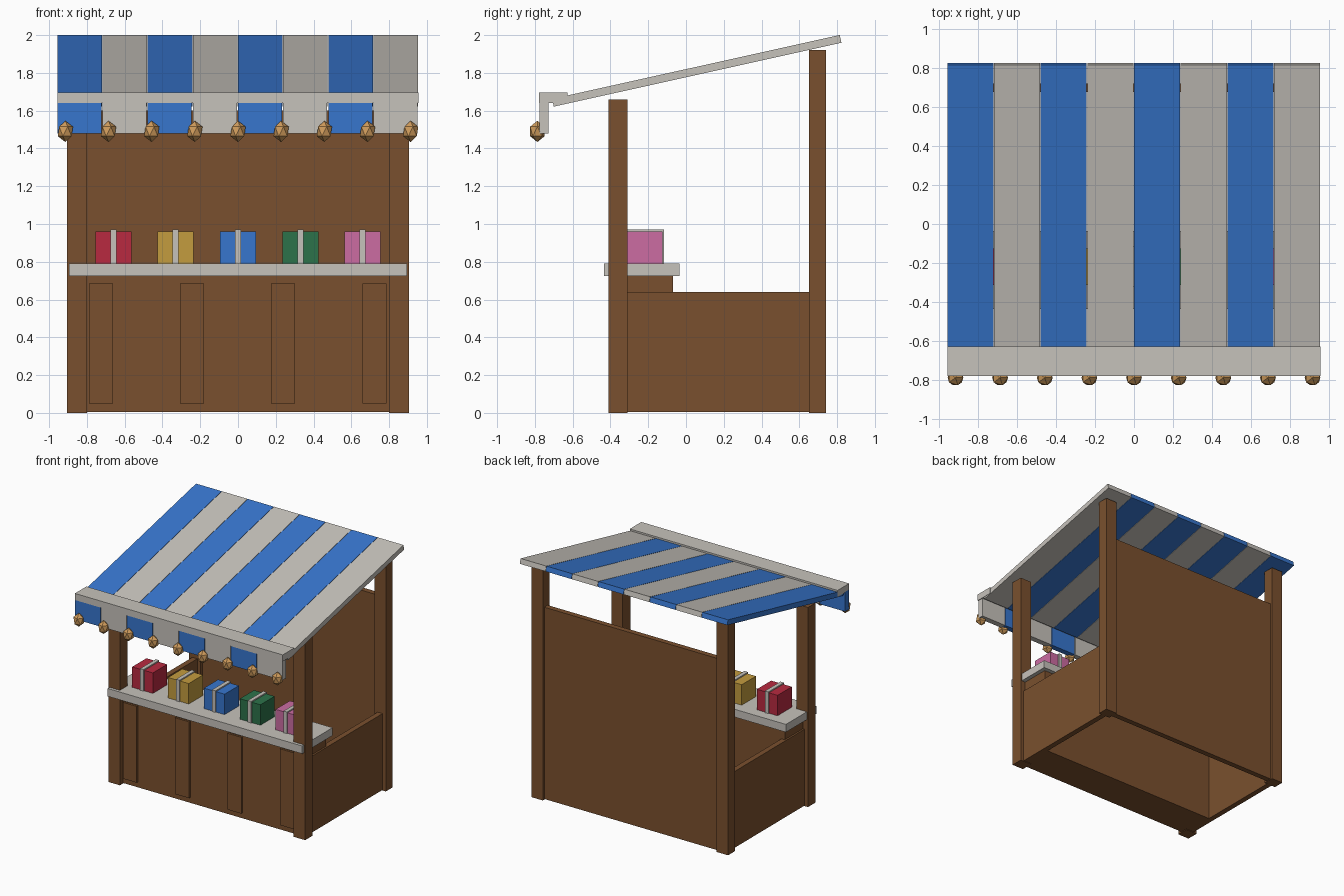
import bpy
import math

cube = bpy.data.objects.get("Cube")
if cube:
    bpy.data.objects.remove(cube, do_unlink=True)


def material(name, *rgb):
    """Flat material from 8-bit display colour, stored as linear."""
    linear = [((c / 255 + 0.055) / 1.055) ** 2.4 for c in rgb] + [1.0]
    mat = bpy.data.materials.new(name)
    mat.use_nodes = True
    mat.diffuse_color = linear
    bsdf = mat.node_tree.nodes["Principled BSDF"]
    bsdf.inputs["Base Color"].default_value = linear
    bsdf.inputs["Roughness"].default_value = 0.9
    return mat


wood = material("brown wood", 122, 80, 46)
cream = material("pale grey", 198, 194, 187)
blue = material("awning blue", 55, 118, 206)
red = material("gift red", 184, 42, 64)
yellow = material("gift yellow", 196, 156, 62)
green = material("gift green", 44, 114, 74)
pink = material("gift pink", 204, 108, 162)
gold = material("bauble gold", 208, 156, 92)


def box(name, x, y, z, mat):
    """Box from (min, max) ranges on each axis."""
    ranges = (x, y, z)
    bpy.ops.mesh.primitive_cube_add(size=1, location=[(a + b) / 2 for a, b in ranges])
    ob = bpy.context.object
    ob.name = name
    ob.scale = [b - a for a, b in ranges]
    ob.data.materials.append(mat)
    return ob


# Posts and side panels, mirrored left and right
for side, s in (("left", 1), ("right", -1)):
    def span(a, b):
        return sorted((s * a, s * b))
    box(f"front_post_{side}", span(0.80, 0.905), (-0.41, -0.31), (0, 1.66), wood)
    box(f"back_post_{side}", span(0.80, 0.905), (0.65, 0.74), (0, 1.92), wood)
    box(f"side_panel_{side}", span(0.83, 0.875), (-0.32, 0.67), (0.005, 0.64), wood)

# Back wall, counter base and counter top
box("back_wall", (-0.82, 0.82), (0.675, 0.72), (0.005, 1.6), wood)
box("counter_base", (-0.86, 0.86), (-0.37, -0.07), (0.005, 0.73), wood)
box("counter_top", (-0.895, 0.895), (-0.435, -0.035), (0.725, 0.79), cream)

# Raised battens on the counter front
for i, x in enumerate((-0.725, -0.243, 0.238, 0.722)):
    box(f"counter_batten_{i + 1}", (x - 0.064, x + 0.064), (-0.387, -0.36), (0.05, 0.685), wood)

# Wrapped gifts with a ribbon band
for i, mat in enumerate((red, yellow, blue, green, pink)):
    x = (i - 2) * 0.33
    box(f"gift_{i + 1}", (x - 0.095, x + 0.095), (-0.312, -0.125), (0.79, 0.96), mat)
    box(f"ribbon_{i + 1}", (x - 0.016, x + 0.016), (-0.321, -0.116), (0.79, 0.97), cream)

# Striped awning slats and hanging valance
pitch = 0.239
slope = math.atan(0.222)
for i in range(8):
    x = -0.956 + i * pitch
    mat = cream if i % 2 else blue
    slat = box(f"awning_slat_{i + 1}", (x, x + 0.236), (-0.78, 0.78), (-0.021, 0.021), mat)
    slat.location.y, slat.location.z = 0.057, 1.811
    slat.rotation_euler.x = slope
    box(f"valance_flap_{i + 1}", (x, x + 0.233), (-0.775, -0.727), (1.48, 1.645), mat)

# Front beam joining awning and valance
box("awning_beam", (-0.956, 0.956), (-0.778, -0.627), (1.64, 1.695), cream)

# Faceted baubles along the valance
for i in range(9):
    bpy.ops.mesh.primitive_ico_sphere_add(
        subdivisions=1, radius=0.045, location=((i - 4) * 0.2285, -0.787, 1.49))
    bauble = bpy.context.object
    bauble.name = f"bauble_{i + 1}"
    bauble.scale.z = 1.25
    bauble.data.materials.append(gold)
